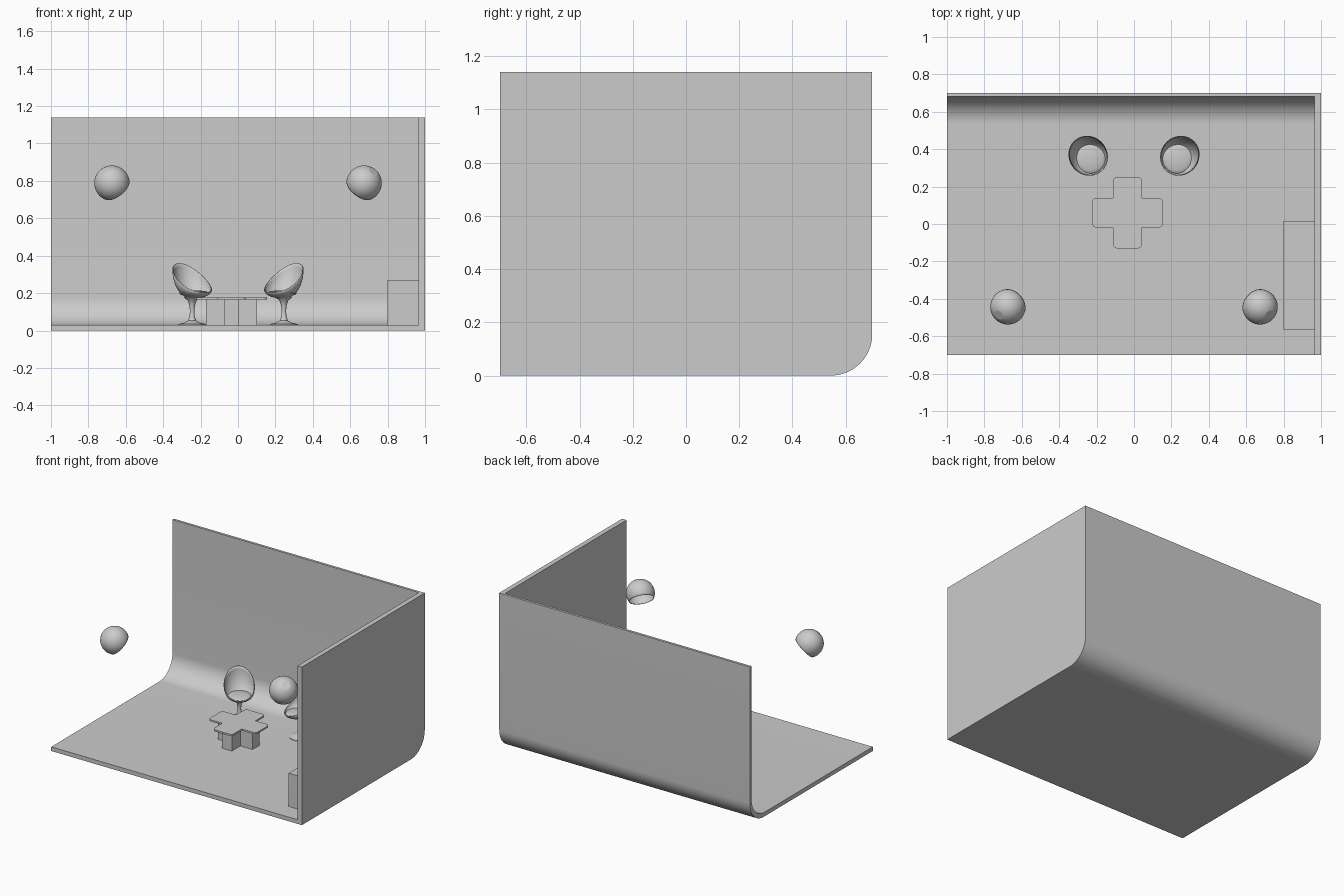
import bpy, bmesh
from math import sin, cos, pi, radians
from mathutils import Matrix, Vector

cube = bpy.data.objects.get("Cube")
if cube:
    bpy.data.objects.remove(cube, do_unlink=True)

# One plain grey for everything
grey = bpy.data.materials.new("plain_grey")
grey.use_nodes = True
GREY = (0.6, 0.6, 0.6, 1)
grey.diffuse_color = GREY
grey.node_tree.nodes["Principled BSDF"].inputs["Base Color"].default_value = GREY


def finish(name, bm, matrix=Matrix(), angle=35, thickness=0):
    bmesh.ops.recalc_face_normals(bm, faces=bm.faces)
    mesh = bpy.data.meshes.new(name)
    bm.to_mesh(mesh)
    bm.free()
    mesh.materials.append(grey)
    obj = bpy.data.objects.new(name, mesh)
    bpy.context.collection.objects.link(obj)
    obj.matrix_world = matrix
    bpy.ops.object.select_all(action='DESELECT')
    obj.select_set(True)
    bpy.context.view_layer.objects.active = obj
    bpy.ops.object.shade_smooth_by_angle(angle=radians(angle))
    if thickness:
        shell = obj.modifiers.new("Thickness", 'SOLIDIFY')
        shell.thickness = thickness
        shell.offset = 0
    return obj


def prism(name, points, offset):
    """Extrude a closed outline of 3D points along an offset."""
    bm = bmesh.new()
    face = bm.faces.new([bm.verts.new(p) for p in points])
    moved = bmesh.ops.extrude_face_region(bm, geom=[face])["geom"]
    bmesh.ops.translate(bm, vec=offset, verts=[v for v in moved if isinstance(v, bmesh.types.BMVert)])
    if not face.is_valid or len(bm.faces) < len(points) + 2:
        bm.faces.new([v for v in bm.verts][:len(points)])
    return finish(name, bm)


def loft(bm, rings):
    """Bridge successive closed rings of points with quads."""
    loops = [[bm.verts.new(p) for p in ring] for ring in rings]
    for a, b in zip(loops, loops[1:]):
        n = len(a)
        for i in range(n):
            bm.faces.new((a[i], a[(i + 1) % n], b[(i + 1) % n], b[i]))
    return loops


def ring(r, z, n=40):
    return [(r * cos(2 * pi * i / n), r * sin(2 * pi * i / n), z) for i in range(n)]


def arc(cy, cz, r, n=16):
    """Quarter turn from straight down to +y."""
    return [(cy + r * sin(pi / 2 * i / n), cz - r * cos(pi / 2 * i / n)) for i in range(n + 1)]


# Studio floor sweeping up into the back wall, and the side wall
TOP, FRONT, BACK = 1.14, -0.70, 0.70
outer = [(FRONT, 0)] + arc(BACK - 0.155, 0.155, 0.155) + [(BACK, TOP)]
inner = [(FRONT, 0.03)] + arc(0.532, 0.18, 0.15) + [(0.682, TOP)]
bm = bmesh.new()
sections = [[(x, y, z) for y, z in outer + inner[::-1]] for x in (-1, 0.965)]
loops = loft(bm, sections)
for loop in loops:
    n = len(outer)
    for i in range(n - 1):
        bm.faces.new((loop[i], loop[i + 1], loop[-2 - i], loop[-1 - i]))
finish("floor_and_back_wall", bm)
prism("side_wall", [(0.965, y, z) for y, z in outer + [(FRONT, TOP)]], (0.035, 0, 0))

# Low cabinet against the side wall
prism("side_cabinet", [(0.80, -0.565, 0.03), (0.965, -0.565, 0.03),
                       (0.965, 0.015, 0.03), (0.80, 0.015, 0.03)], (0, 0, 0.24))


def cross(cx, cy, reach, half, z, r=0):
    """Plus-shaped outline with optionally rounded arm ends."""
    pts = []
    for k in range(4):
        turn = Matrix.Rotation(k * pi / 2, 2)
        arm = [(half, -half)]
        if r:
            for sign, start in ((-1, -pi / 2), (1, 0)):
                arm += [(reach - r + r * cos(start + a * pi / 12),
                         sign * (half - r) + r * sin(start + a * pi / 12)) for a in range(7)]
        else:
            arm += [(reach, -half), (reach, half)]
        for p in arm:
            q = turn @ Vector(p)
            pts.append((cx + q.x, cy + q.y, z))
    return pts


# Cross-shaped table
prism("table_top", cross(-0.035, 0.06, 0.19, 0.078, 0.165, 0.022), (0, 0, 0.012))
prism("table_base", cross(-0.035, 0.06, 0.137, 0.04, 0.03), (0, 0, 0.135))


def shell_ring(t, n=48):
    """Ring of the seat shell: low at the front lip, high at the back."""
    pts = []
    for i in range(n):
        a = 2 * pi * i / n
        rim = 0.205 + 0.155 * ((1 - cos(a)) / 2) ** 1.3
        r = sin(t * pi / 2)
        pts.append((0.107 * r * cos(a), 0.1 * r * sin(a),
                    0.173 + (rim - 0.173) * (1 - cos(t * pi / 2))))
    return pts


# Pair of swivel chairs turned toward the table
PEDESTAL = [(0.075, 0.03), (0.075, 0.034), (0.045, 0.041), (0.022, 0.053), (0.014, 0.075),
            (0.012, 0.105), (0.015, 0.135), (0.024, 0.16), (0.045, 0.178)]
for side, sign in (("left", 1), ("right", -1)):
    place = Matrix.Translation((sign * 0.245, 0.365, 0)) @ Matrix.Rotation(
        radians(-90 - sign * 40), 4, 'Z')
    bm = bmesh.new()
    loops = loft(bm, [shell_ring(0.05 + 0.95 * k / 14) for k in range(15)])
    bm.faces.new(loops[0])
    finish(side + "_chair_shell", bm, place, 60, 0.005)
    bm = bmesh.new()
    bmesh.ops.create_uvsphere(bm, u_segments=40, v_segments=16, radius=1)
    bmesh.ops.transform(bm, verts=bm.verts, matrix=Matrix.Translation((0.018, 0, 0.199))
                        @ Matrix.Diagonal((0.082, 0.08, 0.016, 1)))
    finish(side + "_chair_cushion", bm, place, 60)
    bm = bmesh.new()
    loops = loft(bm, [ring(r, z) for r, z in PEDESTAL])
    bm.faces.new(loops[0])
    bm.faces.new(loops[-1])
    finish(side + "_chair_pedestal", bm, place)

# Pair of hanging dome lamps aimed at the table, open below with a flat cap
R = 0.093
for side, sign in (("left", 1), ("right", -1)):
    axis = Vector((sign * 0.54, -0.48, 0.69))
    place = Matrix.Translation((sign * 0.674, -0.443, 0.788)) @ \
        axis.to_track_quat('Z', 'Y').to_matrix().to_4x4()
    bm = bmesh.new()
    angles = [radians(16.5 + (119 - 16.5) * k / 18) for k in range(19)]
    loops = loft(bm, [ring(R * sin(a), R * cos(a)) for a in angles])
    bm.faces.new(loops[0])
    finish(side + "_lamp_dome", bm, place, 14, 0.003)
